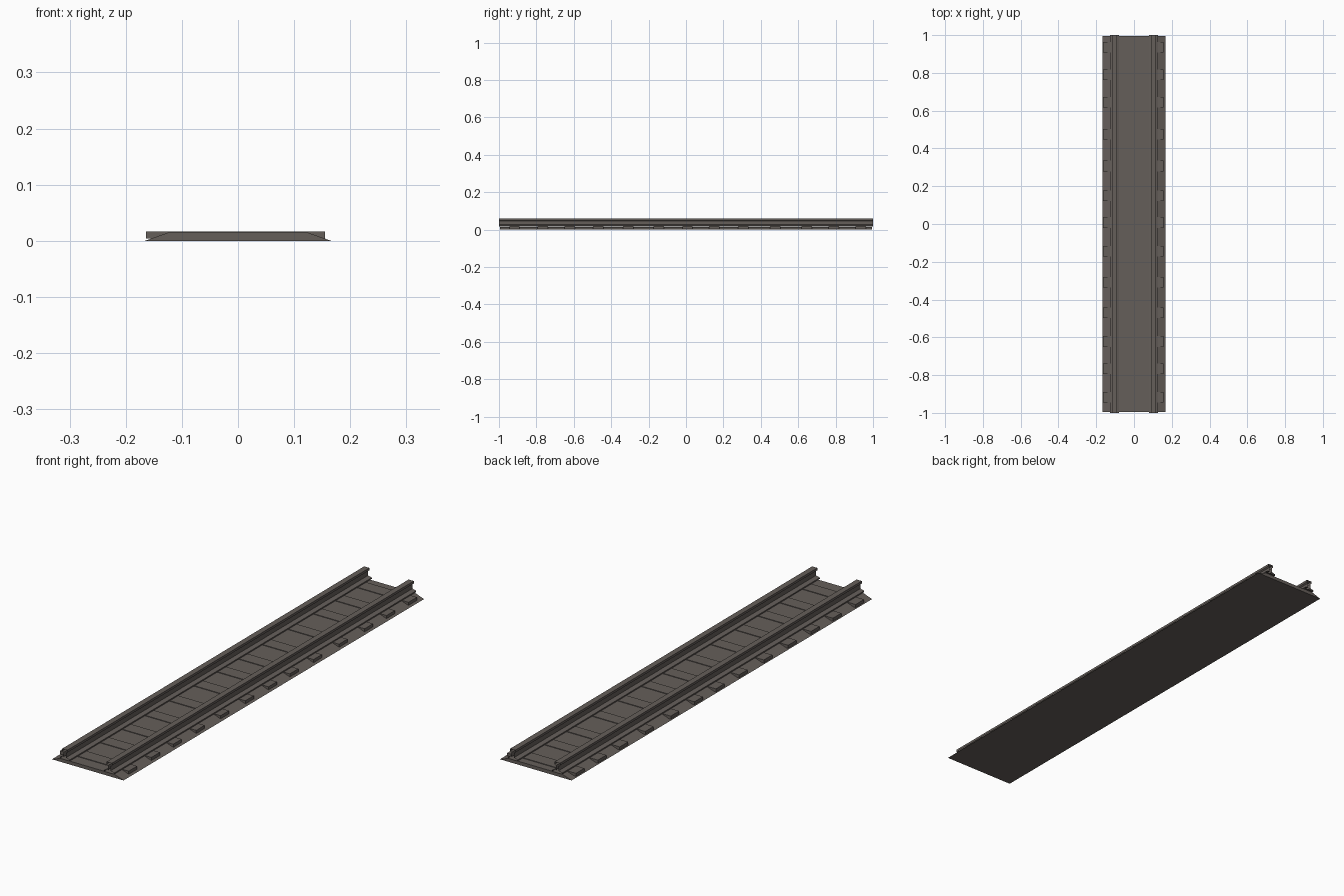
import bpy, bmesh

if "Cube" in bpy.data.objects:
    bpy.data.objects.remove(bpy.data.objects["Cube"])

mat = bpy.data.materials.new("dark grey brown")
mat.diffuse_color = (0.130, 0.113, 0.102, 1)
mat.use_nodes = True
mat.node_tree.nodes["Principled BSDF"].inputs["Base Color"].default_value = mat.diffuse_color


def extrude_profile(name, pts, y0, y1, caps):
    """Extrude a closed x/z profile along y."""
    bm = bmesh.new()
    a = [bm.verts.new((x, y0, z)) for x, z in pts]
    b = [bm.verts.new((x, y1, z)) for x, z in pts]
    n = len(pts)
    for i in range(n):
        j = (i + 1) % n
        bm.faces.new((a[i], a[j], b[j], b[i]))
    if caps:
        bm.faces.new(a[::-1])
        bm.faces.new(b)
    # profiles run clockwise seen from the front, so faces point outwards
    me = bpy.data.meshes.new(name)
    bm.to_mesh(me)
    bm.free()
    me.materials.append(mat)
    ob = bpy.data.objects.new(name, me)
    bpy.context.collection.objects.link(ob)
    return ob


# ballast bed with sloping shoulders
extrude_profile("ballast_bed",
                [(-0.166, 0), (-0.125, 0.0145), (0.125, 0.0145), (0.166, 0)],
                -0.995, 0.995, True)

# sleepers, slightly uneven spacing
centres = [0.935, 0.79, 0.645, 0.476, 0.307, 0.15, 0.008,
           -0.145, -0.309, -0.47, -0.622, -0.767, -0.917]
for i, y in enumerate(centres):
    x0, x1 = -0.164, 0.155
    extrude_profile(f"sleeper_{i + 1}",
                    [(x0, 0.004), (x0, 0.017), (x1, 0.017), (x1, 0.004)],
                    y - 0.028, y + 0.028, True)

# rails: foot, web and head, with open ends
half = [(0.023, 0.017), (0.023, 0.022), (0.006, 0.027), (0.006, 0.046),
        (0.012, 0.050), (0.012, 0.060)]
for name, cx in (("left_rail", -0.103), ("right_rail", 0.103)):
    pts = [(cx - x, z) for x, z in half] + [(cx + x, z) for x, z in half[::-1]]
    extrude_profile(name, pts, -1.0, 1.0, False)
